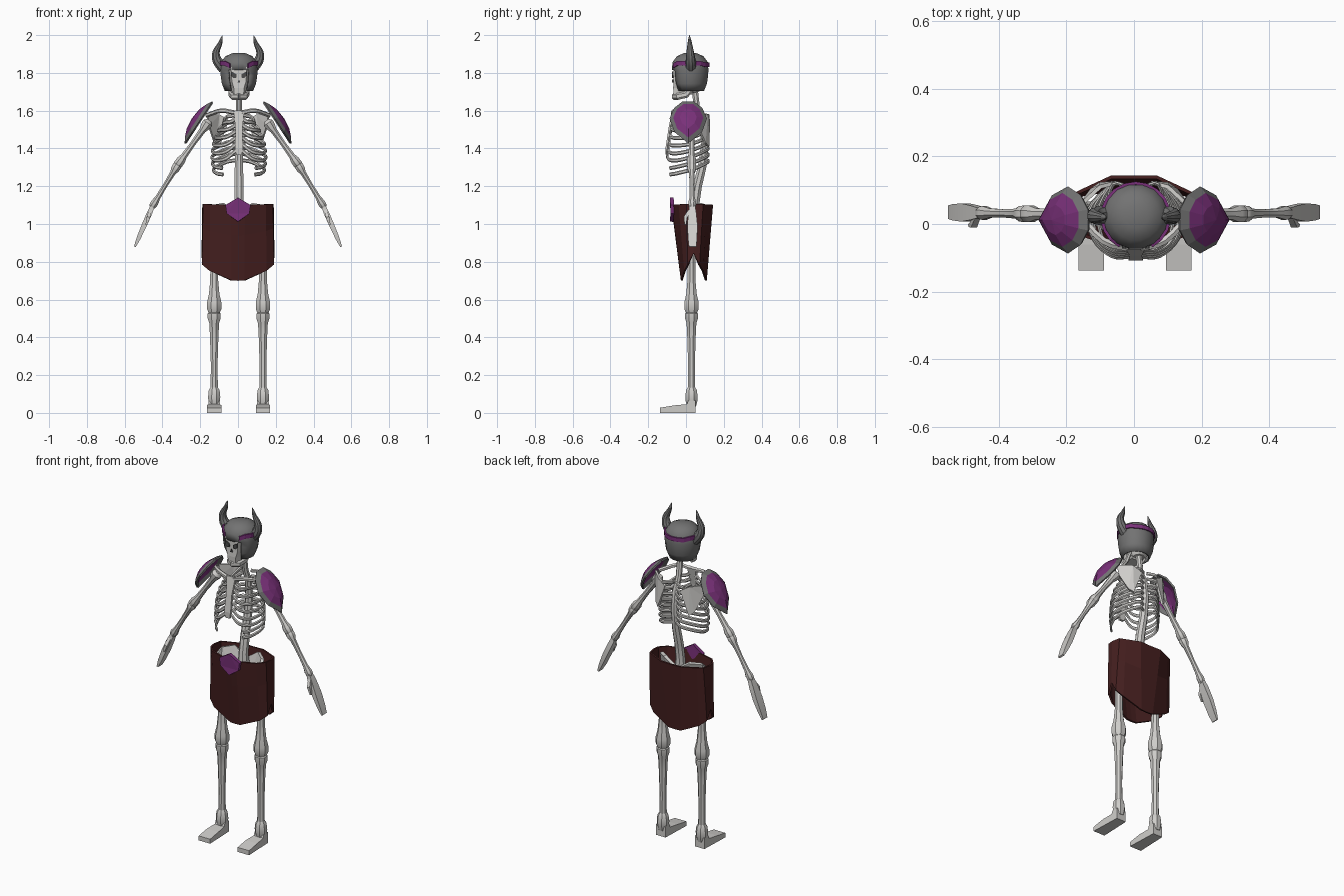
import bpy, bmesh, math
from mathutils import Vector

if "Cube" in bpy.data.objects:
    bpy.data.objects.remove(bpy.data.objects["Cube"])


def material(name, rgb):
    m = bpy.data.materials.new(name)
    m.diffuse_color = (*rgb, 1)
    m.use_nodes = True
    m.node_tree.nodes["Principled BSDF"].inputs["Base Color"].default_value = m.diffuse_color
    return m


BONE = material("bone", (0.62, 0.61, 0.59))
STEEL = material("dark steel", (0.17, 0.17, 0.17))
PURPLE = material("purple", (0.19, 0.03, 0.19))
LEATHER = material("brown leather", (0.06, 0.014, 0.014))
SOCKET = material("socket grey", (0.07, 0.07, 0.07))
Y, Z = Vector((0, 1, 0)), Vector((0, 0, 1))


def finish(name, bm, mats, mirror=False, thick=0, x=0.0):
    bmesh.ops.recalc_face_normals(bm, faces=bm.faces)
    me = bpy.data.meshes.new(name)
    bm.to_mesh(me)
    bm.free()
    for m in mats:
        me.materials.append(m)
    ob = bpy.data.objects.new(name, me)
    ob.location.x = x
    bpy.context.collection.objects.link(ob)
    if mirror:
        ob.modifiers.new("mirror", "MIRROR")
    if thick:
        s = ob.modifiers.new("thickness", "SOLIDIFY")
        s.thickness, s.offset = thick, 0
    return ob


def spline(pts, steps=4):
    """Smooth curve through the points."""
    p = [Vector(q) for q in pts]
    p = [2 * p[0] - p[1]] + p + [2 * p[-1] - p[-2]]
    out = []
    for i in range(1, len(p) - 2):
        a, b, c, d = p[i - 1:i + 3]
        for k in range(steps):
            t = k / steps
            out.append(0.5 * (2 * b + (c - a) * t + (2 * a - 5 * b + 4 * c - d) * t * t
                              + (3 * b - a - 3 * c + d) * t ** 3))
    return out + [p[-2]]


def tube(bm, pts, radii, sides=8, ref=Y, caps=True):
    """Loft a ring of given radii (one number, or side/up pair) along a path."""
    pts = [Vector(p) for p in pts]
    rings = []
    for i, p in enumerate(pts):
        t = (pts[min(i + 1, len(pts) - 1)] - pts[max(i - 1, 0)]).normalized()
        s = t.cross(ref).normalized()
        u = s.cross(t)
        r = radii[i] if isinstance(radii, list) else radii
        a, b = r if isinstance(r, tuple) else (r, r)
        ang = [2 * math.pi * (k + 0.5) / sides for k in range(sides)]
        rings.append([bm.verts.new(p + s * a * math.cos(g) + u * b * math.sin(g)) for g in ang])
    loft(bm, rings, True)
    if caps:
        bm.faces.new(rings[0])
        bm.faces.new(rings[-1])


def loft(bm, rings, closed, mat=0):
    n = len(rings[0])
    for r, q in zip(rings, rings[1:]):
        for k in range(n if closed else n - 1):
            f = bm.faces.new((r[k], r[(k + 1) % n], q[(k + 1) % n], q[k]))
            f.material_index = mat


def bone(name, pts, radii, sides=8, ref=Y, mirror=True, mat=BONE, x=0.0):
    bm = bmesh.new()
    tube(bm, pts, radii, sides, ref)
    return finish(name, bm, [mat], mirror, 0, x)


def plate(name, pts, mat, thick, mirror=False, x=0.0):
    bm = bmesh.new()
    f = bm.faces.new([bm.verts.new(p) for p in pts])
    bmesh.ops.triangulate(bm, faces=[f])
    return finish(name, bm, [mat], mirror, thick, x)


CX = 0.005
# Spine and breastbone
prof = [(.05, .97, .04), (.045, 1.1, .027), (.06, 1.2, .026), (.085, 1.3, .024),
        (.1, 1.42, .022), (.09, 1.52, .02), (.06, 1.6, .017), (.045, 1.72, .018)]
smooth = [bone("spine", [(0, y, z) for y, z, r in prof], [r for y, z, r in prof], mirror=False, x=CX)]
bone("breastbone", [(0, -.1, 1.365), (0, -.1, 1.4), (0, -.085, 1.5), (0, -.065, 1.6)],
     [(.02, .01), (.03, .012), (.026, .012), (.04, .014)], 4, mirror=False, x=CX)

# Ribs: upper ones join the breastbone, lower ones float
bm = bmesh.new()
for i, w in enumerate((.085, .11, .125, .135, .14, .142, .14, .135)):
    z = 1.575 - .034 * i
    f = min(1, .55 + i * .1)
    path = [(.01, .1, z), (.065, .118, z - .008), (w, .04, z - .045), (w * .88, -.045, z - .068 * f)]
    if i < 6:
        path += [(w * .5, -.095 * (.75 + .05 * i), z - .06 * f), (.015, -.068 - .006 * i, z - .015)]
    else:
        path += [(w * .62, -.085, z - .075)]
    tube(bm, spline(path), (.006, .0105), 6, Z)
smooth.append(finish("ribs", bm, [BONE], True, 0, CX))

# Shoulder girdle
smooth.append(bone("collarbone", spline([(.02, -.07, 1.59), (.09, -.05, 1.6), (.165, .025, 1.575)], 3), .012, 6, Z))
plate("shoulder_blade", [(.05, .122, 1.55), (.1, .11, 1.58), (.165, .05, 1.585), (.155, .06, 1.52),
                         (.125, .1, 1.43), (.1, .118, 1.41)], BONE, .012, True)

# Arms: each profile is (fraction along bone, radius)
def limb(name, a, b, profile, sides=8):
    a, b = Vector(a), Vector(b)
    ob = bone(name, [a.lerp(b, t) for t, r in profile], [r for t, r in profile], sides)
    smooth.append(ob)


SHOULDER, ELBOW, WRIST, TIP = (.16, .03, 1.535), (.318, .03, 1.315), (.452, .033, 1.095), (.546, .035, .88)
limb("upper_arm", SHOULDER, ELBOW, [(-.06, .015), (0, .03), (.08, .028), (.18, .019), (.5, .015),
                                    (.8, .018), (.9, .026), (1, .026), (1.04, .018)])
limb("forearm", ELBOW, WRIST, [(-.02, .018), (.03, .026), (.12, .024), (.2, .016), (.5, .013),
                               (.8, .015), (.93, .022), (1.0, .02), (1.04, .014)])
limb("hand", WRIST, TIP, [(-.02, (.016, .02)), (.2, (.02, .03)), (.5, (.019, .038)),
                          (.8, (.015, .034)), (1, (.007, .028))], 4)
bone("thumb", [(.465, .02, 1.07), (.474, -.002, 1.035), (.486, -.004, .995)], [.012, .013, .006], 4)

# Pelvis
plate("hip_wing", [(.02, .085, 1.07), (.08, .085, 1.11), (.135, .04, 1.1), (.15, -.005, 1.06),
                   (.13, .02, .98), (.06, .05, .96)], BONE, .018, True)
bone("pubic_arch", [(.13, .025, .99), (.07, -.015, .94), (0, -.025, .93)], .018, 6, Z)

# Legs
LX, LY = .129, .029
for name, prof in {
    "thigh_bone": [(1.0, .02), (.98, .032), (.93, .027), (.8, .022), (.7, .023), (.63, .03), (.585, .041),
                   (.55, .041), (.525, .03)],
    "shin_bone": [(.535, .028), (.525, .037), (.5, .037), (.475, .028), (.4, .024), (.25, .019), (.135, .021)],
    "ankle": [(.14, .018), (.12, .031), (.085, .035), (.06, .033), (.035, .026)],
}.items():
    smooth.append(bone(name, [(LX, LY, z) for z, r in prof], [r for z, r in prof], x=.003))

bm = bmesh.new()
side = [(-.138, 0), (-.138, .027), (-.06, .04), (.005, .046), (.012, .065), (.05, .065), (.05, 0)]
rings = [[bm.verts.new((LX + s * (.038 if y < 0 else .031), y, z)) for y, z in side] for s in (-1, 1)]
loft(bm, rings, True)
for r in rings:
    bm.faces.new(r)
finish("foot", bm, [BONE], True, 0, .003)

# Skull: flat-fronted face, jaw, sockets and nose
bm = bmesh.new()
outline = [(.68, 0), (1, .35), (1, 1), (-1, 1), (-1, .35), (-.68, 0)]
rows = [(1.685, .036, -.066, .03), (1.72, .04, -.068, .05), (1.755, .055, -.066, .08), (1.83, .062, -.066, .09)]
loft(bm, [[bm.verts.new((w * a, yf + (yb - yf) * b, z)) for a, b in outline] for z, w, yf, yb in rows], True)
bmesh.ops.holes_fill(bm, edges=bm.edges)
finish("face", bm, [BONE], x=CX)
bone("jaw", [(.05, .035, 1.72), (.045, .0, 1.685), (.036, -.045, 1.675), (0, -.066, 1.675)],
     [(.008, .014), (.01, .018), (.01, .018), (.01, .018)], 6, Z, x=CX)
plate("eye_socket", [(.012, -.069, 1.775), (.014, -.069, 1.793), (.04, -.069, 1.808), (.041, -.069, 1.785),
                     (.028, -.069, 1.772)], SOCKET, .008, True, CX)
plate("nose_hole", [(0, -.069, 1.765), (.008, -.069, 1.748), (-.008, -.069, 1.748)], SOCKET, .008, x=CX)
smooth.append(bone("skull_base", [(0, .04, 1.695), (0, .035, 1.72), (0, .03, 1.76)], [.035, .06, .08],
                   mirror=False, x=CX))

# Helmet shell with a front opening
bm = bmesh.new()
hel = [(1.705, .072), (1.745, .088), (1.785, .094), (1.815, .096), (1.855, .093), (1.885, .07), (1.9, .034)]
tube(bm, [(0, .022, z) for z, r in hel], [(r, r * .98) for z, r in hel], 16)
bmesh.ops.delete(bm, geom=[f for f in bm.faces if f.calc_center_median().z < 1.71 or (
    f.calc_center_median().z < 1.81 and f.calc_center_median().y < -.03
    and abs(f.calc_center_median().x) < .048)], context="FACES")
smooth.append(finish("helmet", bm, [STEEL], thick=.009, x=CX))

# Helmet band, open over the brow
bm = bmesh.new()
rows = [[], []]
for k in range(17):
    g = math.radians(-62 + 304 * k / 16)
    dip = .012 if k in (0, 16) else (.006 if 6 <= k <= 10 else 0)
    for row, z in zip(rows, (1.838, 1.862)):
        row.append(bm.verts.new((.1 * math.cos(g), .022 + .099 * math.sin(g), z - dip)))
loft(bm, rows, False)
finish("helmet_band", bm, [PURPLE], thick=.009, x=CX)

# Horns
path = spline([(.075, .025, 1.825), (.11, .025, 1.865), (.116, .022, 1.91), (.095, .02, 1.955), (.082, .018, 2.0)], 3)
smooth.append(bone("horn", path, [.032 * (1 - i / 12) ** .75 + .0008 for i in range(13)], 10, mat=STEEL))

# Shoulder guards: steel rim around a purple dome
bm = bmesh.new()
c, u, n = Vector((.2125, .012, 1.54)), Vector((.55, 0, -.835)), Vector((.835, 0, .55))
half = [(-.13, .03), (-.09, .072), (-.025, .096), (.06, .07)]
guard = half + [(.13, 0)] + [(a, -b) for a, b in reversed(half)]
rings = [[bm.verts.new(c + u * a * s + Y * b * s + n * h) for a, b in guard]
         for s, h in ((1, -.008), (.8, .008), (.45, .026))]
loft(bm, rings[:2], True, 0)
loft(bm, rings[1:], True, 1)
tip = bm.verts.new(c + n * .032)
for k in range(len(guard)):
    bm.faces.new((rings[2][k], rings[2][(k + 1) % len(guard)], tip)).material_index = 1
finish("shoulder_guard", bm, [STEEL, PURPLE], True, .01)

# Skirt: front and back flaps pointed, notched at the sides
top = [(0, -.073), (.035, -.07), (.145, -.035), (.18, .005), (.184, .04), (.175, .088), (.145, .102), (.068, .138), (0, .138)]
low = [(0, -.022, .70), (.033, -.022, .702), (.15, -.005, .753), (.187, .012, .785), (.188, .04, .845),
       (.186, .068, .785), (.15, .087, .753), (.04, .105, .702), (0, .105, .70)]
bm = bmesh.new()
rings = []
for t in (0, .4, 1):
    rings.append([bm.verts.new(Vector((x, y, 1.1 + .03 * abs(x))).lerp(Vector(l), t))
                  for (x, y), l in zip(top, low)])
loft(bm, rings, False)
finish("skirt", bm, [LEATHER], True, .01)

# Belt buckle
plate("buckle", [(0, -.076, 1.14), (.066, -.072, 1.1), (.06, -.072, 1.055), (0, -.076, 1.012),
                 (-.06, -.072, 1.055), (-.066, -.072, 1.1)], PURPLE, .02)

# Smooth the rounded parts, keeping hard edges
for ob in smooth:
    ob.select_set(True)
bpy.context.view_layer.objects.active = smooth[0]
bpy.ops.object.shade_smooth_by_angle(angle=math.radians(35))
